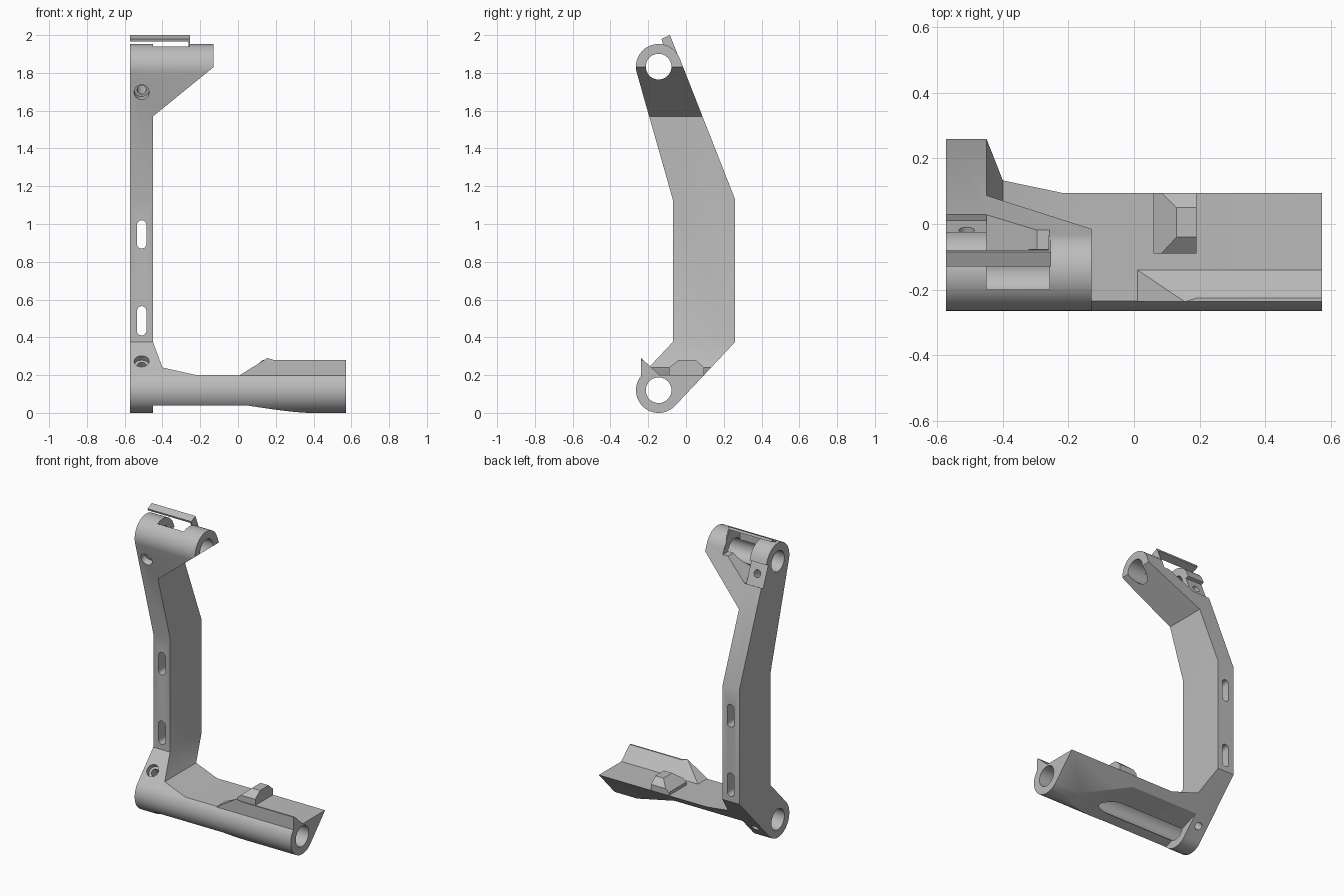
import bpy, bmesh
from math import radians, cos, sin
from mathutils import Vector

cube = bpy.data.objects.get("Cube")
if cube:
    bpy.data.objects.remove(cube, do_unlink=True)

grey = bpy.data.materials.new("plain grey")
grey.use_nodes = True
grey.diffuse_color = (0.5, 0.5, 0.5, 1)
grey.node_tree.nodes["Principled BSDF"].inputs["Base Color"].default_value = (0.5, 0.5, 0.5, 1)


def finish(name, bm):
    bmesh.ops.recalc_face_normals(bm, faces=bm.faces)
    mesh = bpy.data.meshes.new(name)
    bm.to_mesh(mesh)
    bm.free()
    mesh.materials.append(grey)
    ob = bpy.data.objects.new(name, mesh)
    bpy.context.collection.objects.link(ob)
    return ob


def prism(name, pts, axis, a, b):
    """Extrude a profile from a to b: (y, z) points along x, or (x, z) points along y."""
    bm = bmesh.new()
    place = (lambda p: (a, p[0], p[1])) if axis == "x" else (lambda p: (p[0], a, p[1]))
    face = bm.faces.new([bm.verts.new(place(p)) for p in pts])
    ext = bmesh.ops.extrude_face_region(bm, geom=[face])
    step = Vector((b - a, 0, 0)) if axis == "x" else Vector((0, b - a, 0))
    bmesh.ops.translate(bm, vec=step, verts=[v for v in ext["geom"] if isinstance(v, bmesh.types.BMVert)])
    return finish(name, bm)


def rod(name, start, end, radius, sides=40):
    start, end = Vector(start), Vector(end)
    bm = bmesh.new()
    bmesh.ops.create_cone(bm, cap_ends=True, segments=sides, radius1=radius, radius2=radius,
                          depth=(end - start).length)
    turn = (end - start).to_track_quat("Z", "Y").to_matrix().to_4x4()
    bmesh.ops.transform(bm, matrix=turn, verts=bm.verts)
    bmesh.ops.translate(bm, vec=(start + end) / 2, verts=bm.verts)
    return finish(name, bm)


def combine(ob, tool, operation="DIFFERENCE"):
    mod = ob.modifiers.new("shape", "BOOLEAN")
    mod.operation, mod.solver, mod.object = operation, "EXACT", tool
    bpy.context.view_layer.objects.active = ob
    bpy.ops.object.modifier_apply(modifier=mod.name)
    bpy.data.objects.remove(tool, do_unlink=True)


def arc(cy, cz, r, start, end, n=28):
    angles = [radians(start + (end - start) * i / n) for i in range(n + 1)]
    return [(cy + r * cos(t), cz + r * sin(t)) for t in angles]


LEFT, INNER, RIGHT = -0.573, -0.45, 0.573
AXIS_Y, LOW_Z, HIGH_Z = -0.145, 0.12, 1.833

# Main body: side outline trimmed by the front outline
side = (arc(AXIS_Y, HIGH_Z, 0.12, 21.8, 195.5) + [(-0.07, 1.13), (-0.07, 0.375)]
        + arc(AXIS_Y, LOW_Z, 0.12, 135, 315) + [(0.26, 0.375), (0.26, 1.13)])
front = [(-0.7, -0.1), (0.7, -0.1), (0.7, 0.2), (-0.22, 0.2), (-0.4, 0.24), (INNER, 0.375),
         (INNER, 1.57), (-0.13, 1.83), (-0.13, 2.1), (-0.7, 2.1)]
body = prism("bracket_body", side, "x", LEFT, RIGHT)
combine(body, prism("outline", front, "y", -0.6, 0.6), "INTERSECT")

# Front lip along the lower bar
lip = prism("bar_lip", [(-0.237, 0.19), (-0.237, 0.29), (-0.14, 0.2), (-0.14, 0.19)], "x", -0.1, RIGHT)
combine(lip, prism("lip_outline", [(0.0, 0.18), (0.6, 0.18), (0.6, 0.28), (0.19, 0.28), (0.155, 0.29), (0.01, 0.2)],
                   "y", -0.5, 0.2), "INTERSECT")

# Small chamfered catch on the bar
catch = prism("bar_catch", [(-0.09, 0.19), (-0.09, 0.24), (-0.04, 0.28), (0.05, 0.28), (0.095, 0.24), (0.095, 0.2),
                            (0.085, 0.19)], "x", 0.0, 0.19)
combine(catch, prism("catch_outline", [(0.06, 0.18), (0.3, 0.18), (0.3, 0.3), (0.13, 0.3), (0.13, 0.28), (0.06, 0.22)],
                     "y", -0.5, 0.5), "INTERSECT")

# Open channel under the bar, fading out towards the far end
bm = bmesh.new()
for x, drop in ((INNER, 0), (0.05, 0), (0.42, 0.082)):
    for y, z in ((-0.333, 0.0), (0.148, 0.19)):
        bm.verts.new((x, y, z - drop))
        bm.verts.new((x, y + 0.12, z - 0.35))
bmesh.ops.convex_hull(bm, input=bm.verts)
combine(body, finish("channel", bm))

# Bores through both barrels
for z in (LOW_Z, HIGH_Z):
    combine(body, rod("bore", (-1, AXIS_Y, z), (1, AXIS_Y, z), 0.068))

# Window and pocket in the upper barrel
combine(body, prism("window", [(INNER, 1.84), (-0.257, 1.84), (-0.257, 2.1), (INNER, 2.1)], "y", -0.2, 0.3))
combine(body, prism("pocket", [(INNER, 1.72), (-0.257, 1.87), (-0.257, 2.1), (INNER, 2.1)], "y", -0.11, 0.3))

# Shallow seat for the upper screw
combine(body, prism("seat", [(0.1, 1.76), (0.01, 1.71), (-0.044, 1.845), (0.1, 1.9)], "x", -0.7, INNER))

# Long slots through the spine
for low, high in ((0.41, 0.565), (0.87, 1.02)):
    r, x = 0.025, -0.51
    outline = arc(x, high - r, r, 0, 180, 12) + arc(x, low + r, r, 180, 360, 12)
    combine(body, prism("slot", outline, "y", -0.6, 0.6))

# Screw holes with wide heads at the front
for point, direction in (((-0.51, -0.225, 1.70), (0, 0.93, 0.37)), ((-0.51, -0.165, 0.272), (0, 0.707, -0.707))):
    p, d = Vector(point), Vector(direction)
    combine(body, rod("screw_hole", p - d * 0.2, p + d * 0.5, 0.024, 24))
    combine(body, rod("screw_head", p - d * 0.2, p + d * 0.03, 0.04, 24))

# Cover strip over the upper barrel, carried by a thin end plate
strip = prism("cover_strip", [(-0.13, 1.98), (-0.085, 2.0), (-0.079, 1.985), (-0.125, 1.967)], "x", LEFT, -0.257)
plate = prism("strip_end_plate", [(-0.13, 1.98), (-0.085, 2.0), (-0.035, 1.875), (-0.12, 1.945)], "x", -0.261, -0.253)

for ob in (body, lip, catch, strip, plate):
    bpy.ops.object.select_all(action="DESELECT")
    ob.select_set(True)
    bpy.context.view_layer.objects.active = ob
    bpy.ops.object.shade_smooth_by_angle(angle=radians(25))
